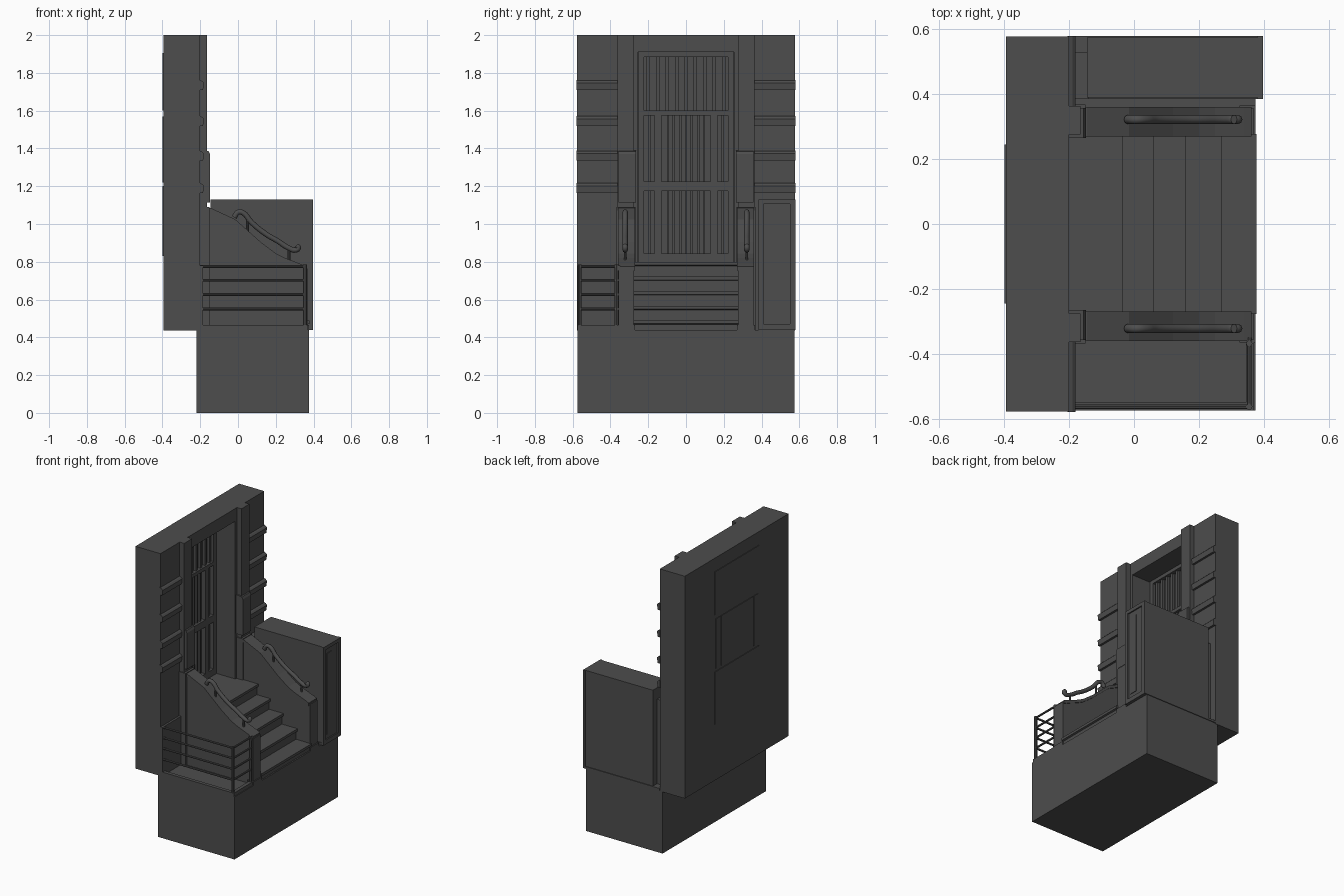
import bpy, bmesh, math
from mathutils import Vector

if "Cube" in bpy.data.objects:
    bpy.data.objects.remove(bpy.data.objects["Cube"])

# Dark painted stone used on every part
DARK = bpy.data.materials.new("dark_stone")
DARK.diffuse_color = (0.075, 0.075, 0.075, 1)
DARK.use_nodes = True
DARK.node_tree.nodes["Principled BSDF"].inputs["Base Color"].default_value = DARK.diffuse_color


def finish(name, bm):
    bmesh.ops.recalc_face_normals(bm, faces=bm.faces[:])
    me = bpy.data.meshes.new(name)
    bm.to_mesh(me)
    bm.free()
    me.materials.append(DARK)
    ob = bpy.data.objects.new(name, me)
    bpy.context.collection.objects.link(ob)
    return ob


def boxes(name, items):
    """One object from (x0, x1, y0, y1, z0, z1) boxes."""
    bm = bmesh.new()
    for x0, x1, y0, y1, z0, z1 in items:
        vs = bmesh.ops.create_cube(bm, size=1)["verts"]
        for v in vs:
            v.co = (x0 if v.co.x < 0 else x1, y0 if v.co.y < 0 else y1, z0 if v.co.z < 0 else z1)
    return finish(name, bm)


def prism(name, pts, a, b, axis):
    """Extrude a profile along x (points are y,z) or y (points are x,z)."""
    bm = bmesh.new()
    at = (lambda p, t: (t, p[0], p[1])) if axis == "x" else (lambda p, t: (p[0], t, p[1]))
    lo = [bm.verts.new(at(p, a)) for p in pts]
    hi = [bm.verts.new(at(p, b)) for p in pts]
    bm.faces.new(lo)
    bm.faces.new(hi)
    n = len(pts)
    for i in range(n):
        bm.faces.new((lo[i], lo[(i + 1) % n], hi[(i + 1) % n], hi[i]))
    return finish(name, bm)


def rods(name, segs, r):
    """Round rods between pairs of points."""
    bm = bmesh.new()
    for p, q in segs:
        p, q = Vector(p), Vector(q)
        d = q - p
        m = d.to_track_quat("Z", "Y").to_matrix().to_4x4()
        m.translation = (p + q) / 2
        bmesh.ops.create_cone(bm, cap_ends=True, segments=8, radius1=r, radius2=r,
                              depth=d.length, matrix=m)
    return finish(name, bm)


# Foundation and tall wall with a deep doorway
boxes("foundation", [(-0.22, 0.375, -0.575, 0.575, 0, 0.44)])
W, O = 0.577, 0.255
prism("wall", [(-W, 0.435), (-W, 2), (W, 2), (W, 0.435), (O, 0.435), (O, 1.91), (-O, 1.91), (-O, 0.435)],
      -0.395, -0.2, "x")
boxes("door_sill", [(-0.395, -0.2, -O, O, 0.435, 0.80)])
boxes("door_back_panel", [(-0.395, -0.375, -O, O, 0.80, 1.91)])

# Door frame: outer frame, transoms, stiles and glazing bars
fx0, fx1 = -0.38, -0.345
parts = [(fx0, fx1, -0.25, 0.25, z0, z1) for z0, z1 in
         ((0.80, 0.845), (1.175, 1.225), (1.575, 1.60), (1.885, 1.91))]
for s in (-1, 1):
    for a, b, top in ((0.222, 0.252, 1.91), (0.13, 0.168, 1.58)):
        lo, hi = sorted((s * a, s * b))
        parts.append((fx0, fx1, lo, hi, 0.80, top))
boxes("door_frame", parts)
bars = [(-0.38, -0.357, y - 0.009, y + 0.009, 1.6, 1.885) for y in [-0.2 + 0.05 * i for i in range(9)]]
for z0, z1 in ((0.845, 1.175), (1.225, 1.575)):
    for y in (-0.195, -0.095, -0.065, -0.03, 0.0, 0.03, 0.065, 0.095, 0.195):
        bars.append((-0.38, -0.36, y - 0.006, y + 0.006, z0, z1))
boxes("door_bars", bars)

# Shallow raised panels on the back of the wall
back = []
for z0, z1, w in ((0.83, 1.2, 0.245), (1.22, 1.57, 0.175), (1.6, 1.905, 0.245)):
    back.append((-0.399, -0.39, -w, w, z0, z1))
for y in (-0.21, 0.21):
    back.append((-0.399, -0.39, y - 0.025, y + 0.025, 1.22, 1.57))
boxes("back_door_panels", back)

# Stairs with nosings, made as one stepped profile
edges = [-0.035, 0.06, 0.16, 0.27, 0.378]
tops = [0.80, 0.722, 0.645, 0.567, 0.49]
prof = [(-0.21, 0.44), (-0.21, tops[0])]
for i, (x, z) in enumerate(zip(edges, tops)):
    low = tops[i + 1] if i < 4 else 0.44
    prof += [(x, z), (x, z - 0.018), (x - 0.012, z - 0.022), (x - 0.012, low)]
prism("stairs", prof, -0.277, 0.277, "y")

crest = [(-0.2, 1.09), (-0.145, 1.085), (-0.015, 1.025), (0.03, 0.985), (0.12, 0.905),
         (0.2, 0.845), (0.25, 0.82), (0.34, 0.785)]
for s, side in ((-1, "left"), (1, "right")):
    def yb(a, b):
        return tuple(sorted((s * a, s * b)))

    # Cheek wall beside the stairs, with its sloping cap and end post
    lo, hi = yb(0.277, 0.353)
    prism(side + "_cheek_wall", [(-0.2, 0.44), (-0.2, 1.085)] + crest[1:] + [(0.355, 0.77), (0.355, 0.44)], lo, hi, "y")
    lo, hi = yb(0.27, 0.36)
    cap = crest + [(0.362, 0.775)]
    prism(side + "_cheek_cap", cap + [(x, z - 0.022) for x, z in reversed(cap)], lo, hi, "y")
    boxes(side + "_cheek_post", [(0.335, 0.368, *yb(0.275, 0.357), 0.44, 0.765),
                                 (0.325, 0.375, *yb(0.27, 0.365), 0.44, 0.465)])

    # Pilaster: slim shaft above a heavier lower part
    boxes(side + "_pilaster", [(-0.21, -0.165, *yb(0.275, 0.363), 0.44, 2.0)])
    lo, hi = yb(0.268, 0.368)
    prism(side + "_pilaster_base", [(-0.2, 1.115), (-0.2, 1.39), (-0.155, 1.385), (-0.148, 1.37),
                                    (-0.148, 1.115)], *yb(0.265, 0.357), "y")
    boxes(side + "_pilaster_foot", [(-0.2, -0.15, lo, hi, 0.44, 1.09)])

    # Sloped drip bands across the wall
    for i, z in enumerate((1.19, 1.36, 1.545, 1.735)):
        lo, hi = yb(0.36, 0.58)
        prism(f"{side}_wall_band_{i}", [(-0.205, z - 0.025), (-0.205, z + 0.028), (-0.19, z + 0.022),
                                        (-0.18, z + 0.012), (-0.185, z - 0.025)], lo, hi, "y")

    # Handrail: swept bar with a curled end, on brackets
    path = [(-0.02, 1.035), (0.0, 1.062), (0.025, 1.06), (0.07, 1.01), (0.15, 0.945),
            (0.21, 0.91), (0.27, 0.872), (0.305, 0.862), (0.32, 0.875), (0.308, 0.886)]
    cu = bpy.data.curves.new(side + "_handrail", "CURVE")
    cu.dimensions = "3D"
    cu.bevel_depth = 0.014
    cu.bevel_resolution = 2
    cu.resolution_u = 4
    cu.use_fill_caps = True
    cu.materials.append(DARK)
    sp = cu.splines.new("BEZIER")
    sp.bezier_points.add(len(path) - 1)
    for bp, (x, z) in zip(sp.bezier_points, path):
        bp.co = (x, s * 0.322, z)
        bp.handle_left_type = bp.handle_right_type = "AUTO"
    bpy.context.collection.objects.link(bpy.data.objects.new(side + "_handrail", cu))
    rods(side + "_handrail_brackets", [((x, s * 0.322, z), (x, s * 0.322, z - 0.08))
                                       for x, z in ((0.05, 1.03), (0.27, 0.87))], 0.007)

# Open area on the left: curb and metal railing
boxes("area_curb", [(-0.2, 0.37, -0.575, -0.55, 0.44, 0.465), (0.345, 0.37, -0.575, -0.355, 0.44, 0.465),
                    (-0.2, -0.185, -0.575, -0.355, 0.44, 0.78)])
rails = []
for z in (0.55, 0.627, 0.702, 0.775):
    rails += [((-0.2, -0.563, z), (0.355, -0.563, z)), ((0.355, -0.563, z), (0.355, -0.35, z))]
rods("area_rails", rails, 0.007)
rods("area_rail_posts", [((0.355, -0.563, 0.44), (0.355, -0.563, 0.785)),
                         ((0.355, -0.368, 0.44), (0.355, -0.368, 0.785))], 0.01)

# Solid block on the right with edge trims, and a recessed link to the wall
boxes("side_block", [(-0.145, 0.388, 0.39, 0.575, 0.44, 1.13)])
boxes("side_block_link", [(-0.2, -0.14, 0.385, 0.53, 0.44, 1.05), (-0.2, 0.39, 0.385, 0.58, 0.44, 0.455)])
boxes("side_block_trim", [(0.38, 0.397, 0.385, 0.41, 0.44, 1.13), (0.38, 0.397, 0.55, 0.58, 0.44, 1.13),
                          (0.38, 0.397, 0.385, 0.58, 1.105, 1.13), (0.38, 0.397, 0.385, 0.58, 0.44, 0.47),
                          (0.38, 0.392, 0.43, 0.485, 0.5, 1.07)])
